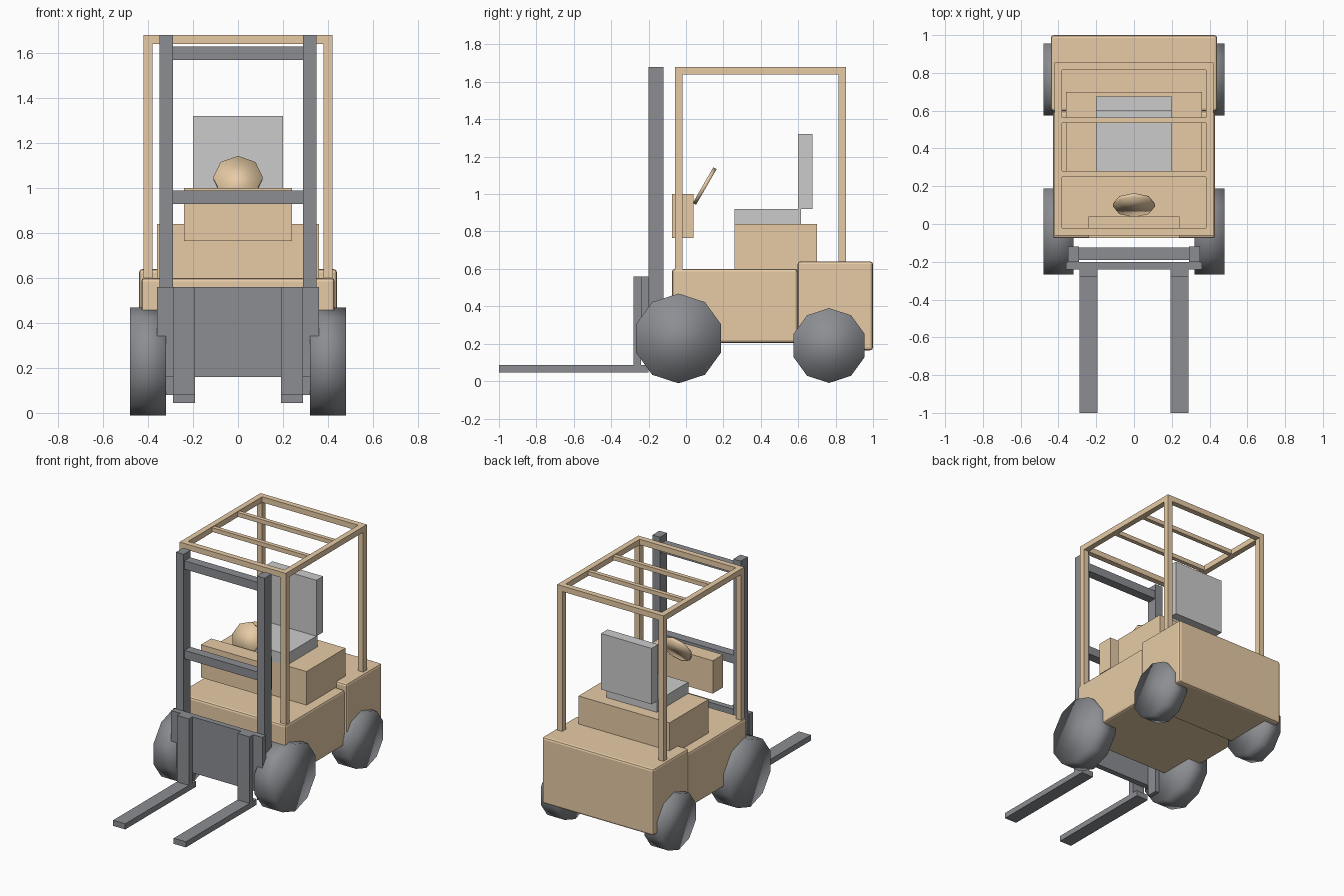
import bpy
import bmesh
from math import radians, pi
from mathutils import Matrix

if "Cube" in bpy.data.objects:
    bpy.data.objects.remove(bpy.data.objects["Cube"])


def material(name, color):
    m = bpy.data.materials.new(name)
    m.diffuse_color = (*color, 1)
    m.use_nodes = True
    m.node_tree.nodes["Principled BSDF"].inputs["Base Color"].default_value = m.diffuse_color
    return m


TAN = material("tan_paint", (0.80, 0.60, 0.38))
DARK = material("dark_steel", (0.26, 0.27, 0.29))


def finish(name, bm, mat):
    me = bpy.data.meshes.new(name)
    bm.to_mesh(me)
    bm.free()
    ob = bpy.data.objects.new(name, me)
    bpy.context.collection.objects.link(ob)
    if mat:
        me.materials.append(mat)
    return ob


def box(name, x, y, z, mat=None, bevel=0):
    """Box from (min, max) ranges on each axis."""
    bm = bmesh.new()
    size = [r[1] - r[0] for r in (x, y, z)]
    mid = [(r[1] + r[0]) / 2 for r in (x, y, z)]
    bmesh.ops.create_cube(bm, size=1, matrix=Matrix.Translation(mid) @ Matrix.Diagonal((*size, 1)))
    ob = finish(name, bm, mat)
    if bevel:
        mod = ob.modifiers.new("edge_bevel", 'BEVEL')
        mod.width = bevel
        mod.segments = 2
    return ob


def disc(name, sides, radius, depth, matrix, mat):
    """Low-poly cylinder, smooth shaded throughout."""
    bm = bmesh.new()
    bmesh.ops.create_cone(bm, cap_ends=True, segments=sides, radius1=radius,
                          radius2=radius, depth=depth, matrix=matrix)
    for f in bm.faces:
        f.smooth = True
    return finish(name, bm, mat)


def sym(w):
    return (-w, w)


# Chassis
box("body", sym(0.43), (-0.075, 0.597), (0.205, 0.60), TAN, 0.015)
box("counterweight", sym(0.44), (0.597, 1.0), (0.165, 0.64), TAN, 0.015)
box("engine_cover", sym(0.36), (0.26, 0.70), (0.59, 0.84), TAN)

# Seat and controls
box("seat_cushion", sym(0.20), (0.26, 0.615), (0.84, 0.92))
box("seat_back", sym(0.20), (0.60, 0.675), (0.92, 1.32))
box("dashboard", sym(0.24), (-0.075, 0.04), (0.765, 1.0), TAN)
disc("steering_wheel", 8, 0.11, 0.02,
     Matrix.Translation((0, 0.10, 1.043)) @ Matrix.Rotation(radians(60), 4, 'X'), TAN)

# Overhead guard end beams and roof slats
for name, y0 in (("front", -0.06), ("rear", 0.815)):
    box(f"guard_{name}_beam", sym(0.38), (y0, y0 + 0.04), (1.64, 1.68), TAN)
for i, y in enumerate((0.265, 0.55)):
    box(f"roof_slat_{i + 1}", sym(0.38), (y - 0.015, y + 0.015), (1.645, 1.675), TAN)

# Mast cross members and fork carriage
for name, z0 in (("middle", 0.93), ("top", 1.57)):
    box(f"mast_{name}_crossbar", sym(0.29), (-0.19, -0.125), (z0, z0 + 0.06), DARK)
box("carriage_plate", sym(0.36), (-0.24, -0.20), (0.16, 0.56), DARK)

# Parts repeated on both sides
for side, s in (("left", -1), ("right", 1)):
    def pair(a, b):
        return tuple(sorted((s * a, s * b)))

    post = pair(0.38, 0.42)
    box(f"guard_front_post_{side}", post, (-0.06, -0.02), (0.59, 1.64), TAN)
    box(f"guard_rear_post_{side}", post, (0.815, 0.855), (0.63, 1.64), TAN)
    box(f"guard_side_rail_{side}", post, (-0.06, 0.855), (1.64, 1.68), TAN)
    box(f"mast_upright_{side}", pair(0.29, 0.35), (-0.20, -0.12), (0.08, 1.68), DARK)

    fork = pair(0.192, 0.288)
    box(f"fork_shank_{side}", fork, (-0.28, -0.24), (0.085, 0.56), DARK)
    box(f"fork_blade_{side}", fork, (-1.0, -0.20), (0.045, 0.085), DARK)

    # Ten-sided wheels with flats on the ground
    for name, y, r, inner in (("front", -0.04, 0.24, 0.32), ("rear", 0.765, 0.2, 0.34)):
        m = (Matrix.Translation((s * (inner + 0.48) / 2, y, r * 0.951))
             @ Matrix.Rotation(pi / 2, 4, 'Y') @ Matrix.Rotation(pi / 10, 4, 'Z'))
        disc(f"{name}_wheel_{side}", 10, r, 0.48 - inner, m, DARK)
